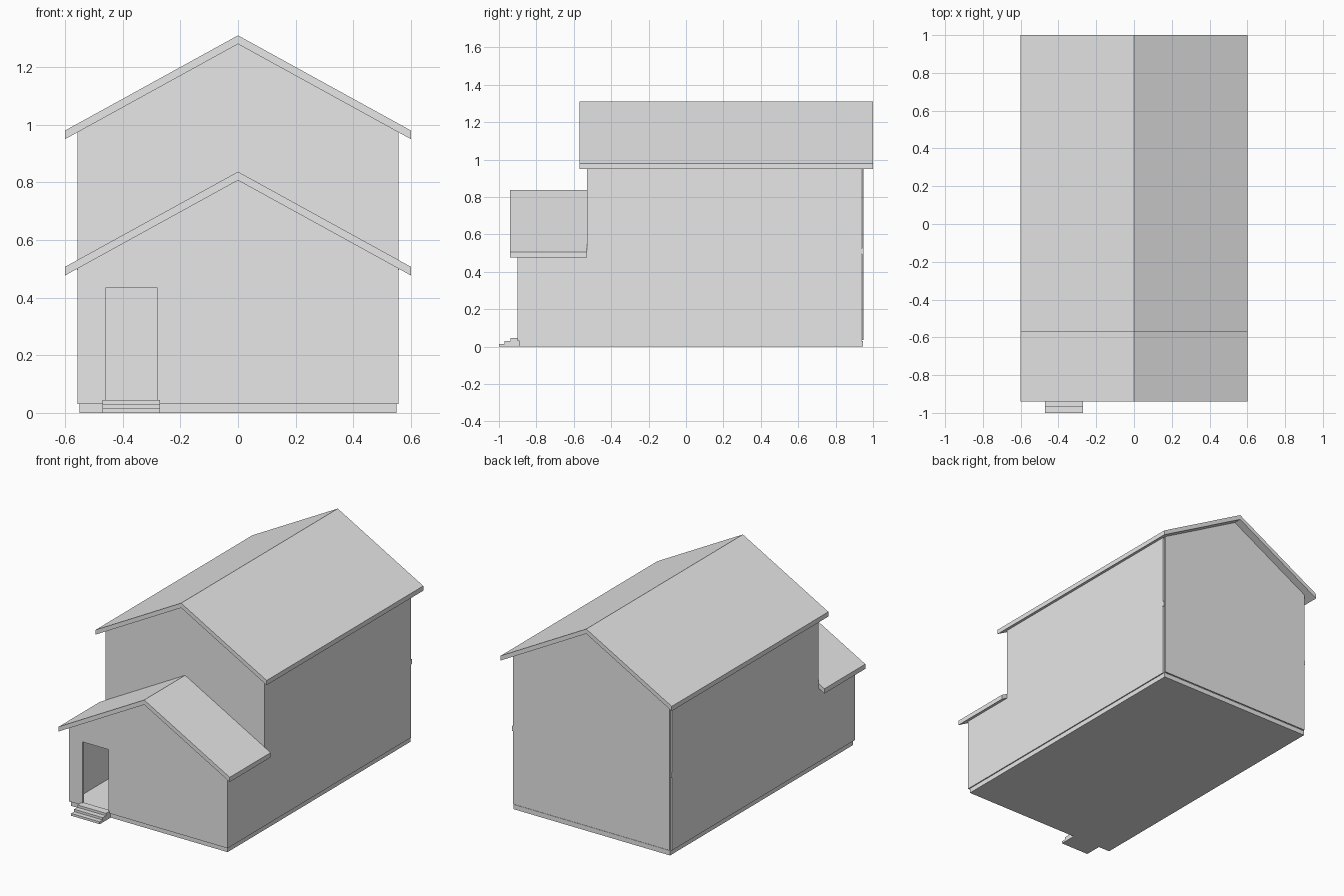
import bpy, bmesh
from mathutils import Vector

cube = bpy.data.objects.get("Cube")
if cube:
    bpy.data.objects.remove(cube, do_unlink=True)

grey = bpy.data.materials.new("plain grey")
grey.use_nodes = True
grey.diffuse_color = (0.8, 0.8, 0.8, 1)
grey.node_tree.nodes["Principled BSDF"].inputs["Base Color"].default_value = (0.8, 0.8, 0.8, 1)


def extrude(name, points, vec):
    """Extrude a planar outline along vec into a closed solid."""
    bm = bmesh.new()
    face = bm.faces.new([bm.verts.new(p) for p in points])
    new = bmesh.ops.extrude_face_region(bm, geom=[face], use_keep_orig=True)["geom"]
    bmesh.ops.translate(bm, vec=Vector(vec), verts=[g for g in new if isinstance(g, bmesh.types.BMVert)])
    bmesh.ops.recalc_face_normals(bm, faces=bm.faces)
    mesh = bpy.data.meshes.new(name)
    bm.to_mesh(mesh)
    bm.free()
    mesh.materials.append(grey)
    obj = bpy.data.objects.new(name, mesh)
    bpy.context.collection.objects.link(obj)
    return obj


def along_y(name, xz, y0, y1):
    return extrude(name, [(x, y0, z) for x, z in xz], (0, y1 - y0, 0))


def box(name, x0, x1, y0, y1, z0, z1):
    return along_y(name, [(x0, z0), (x1, z0), (x1, z1), (x0, z1)], y0, y1)


W, T = 0.557, 0.012          # half width and thickness of the walls
EAVE, SLOPE, ROOF = 0.6, 0.55, 0.03
FLOOR = 0.03
FRONT, UPPER, BACK = -0.9, -0.53, 0.938
HIGH, LOW = 1.28, 0.807      # underside of each ridge


def gable(w, bottom, ridge):
    side = ridge - SLOPE * w
    return [(w, bottom), (w, side), (0, ridge), (-w, side), (-w, bottom)]


def roof(name, ridge, y0, y1):
    drop = ridge - SLOPE * EAVE
    under = [(-EAVE, drop), (0, ridge), (EAVE, drop)]
    over = [(x, z + ROOF) for x, z in reversed(under)]
    along_y(name, under + over, y0, y1)


# Roofs
roof("main_roof", HIGH, -0.57, 1.0)
roof("porch_roof", LOW, -0.94, UPPER)

# Floor slab, slightly inside the walls
box("floor_slab", -0.55, 0.55, -0.89, 0.945, 0, FLOOR)

# Stepped side walls
high_side, low_side = HIGH - SLOPE * W, LOW - SLOPE * W
outline = [(FRONT, FLOOR), (BACK, FLOOR), (BACK, high_side),
           (UPPER, high_side), (UPPER, low_side), (FRONT, low_side)]
for side, s in (("left", 1), ("right", -1)):
    extrude(side + "_wall", [(s * W, y, z) for y, z in outline], (-s * T, 0, 0))

# Front wall with the doorway notched out of its outline
door = [(-0.46, FLOOR), (-0.46, 0.433), (-0.28, 0.433), (-0.28, FLOOR)]
along_y("front_wall", gable(W, FLOOR, LOW) + door, FRONT, FRONT + T)

# Upper front wall above the porch roof
along_y("upper_front_wall", gable(W, 0.45, HIGH), UPPER, UPPER + T)

# Back panel, with a narrow joint to the side walls
along_y("back_panel", gable(0.55, FLOOR + 0.004, HIGH), BACK + 0.003, 0.95)

# Small catches at the back corners
for side, s in (("left", 1), ("right", -1)):
    box(side + "_catch", s * 0.545, s * 0.558, 0.934, 0.946, 0.495, 0.525)

# Entrance steps
for i, y in enumerate((-1.0, -0.97, -0.938)):
    box(f"step_{i + 1}", -0.47, -0.27, y, -0.89, i * 0.015, (i + 1) * 0.015)
